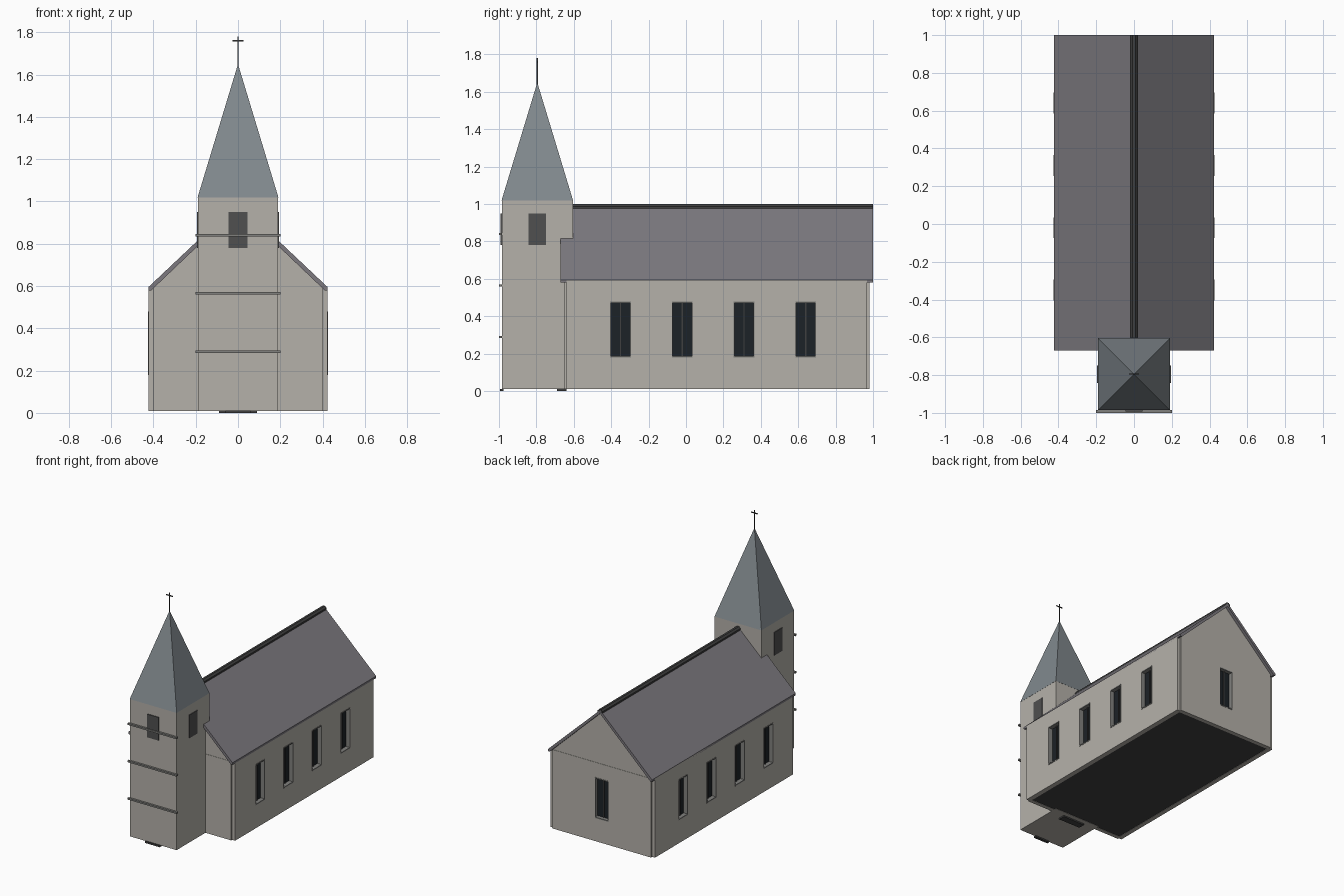
import bpy, bmesh

if "Cube" in bpy.data.objects:
    bpy.data.objects.remove(bpy.data.objects["Cube"])


def material(name, rgb):
    m = bpy.data.materials.new(name)
    m.diffuse_color = (*rgb, 1)
    m.use_nodes = True
    m.node_tree.nodes["Principled BSDF"].inputs["Base Color"].default_value = m.diffuse_color
    return m


STONE = material("stone", (0.46, 0.44, 0.40))
SLATE = material("slate", (0.20, 0.19, 0.21))
METAL = material("spire_slate", (0.22, 0.25, 0.27))
TRIM = material("trim", (0.22, 0.22, 0.21))
DARK = material("dark", (0.05, 0.05, 0.05))
LOUVER = material("louver", (0.08, 0.08, 0.08))
GLASS = material("glass", (0.012, 0.016, 0.02))


def add_object(name, bm, mat):
    bmesh.ops.recalc_face_normals(bm, faces=bm.faces)
    me = bpy.data.meshes.new(name)
    bm.to_mesh(me)
    bm.free()
    ob = bpy.data.objects.new(name, me)
    bpy.context.collection.objects.link(ob)
    me.materials.append(mat)
    return ob


def box(name, x, y, z, mat):
    """Box from (min, max) ranges; ranges may be given in either order."""
    bm = bmesh.new()
    bmesh.ops.create_cube(bm, size=1)
    for v in bm.verts:
        for i, (a, b) in enumerate((x, y, z)):
            v.co[i] = (a + b) / 2 + v.co[i] * abs(b - a)
    return add_object(name, bm, mat)


def prism(name, profile, y0, y1, mat):
    """Extrude an x-z profile along y."""
    bm = bmesh.new()
    face = bm.faces.new([bm.verts.new((px, y0, pz)) for px, pz in profile])
    out = bmesh.ops.extrude_face_region(bm, geom=[face])
    for g in out["geom"]:
        if isinstance(g, bmesh.types.BMVert):
            g.co.y = y1
    return add_object(name, bm, mat)


def cut(target, cutter):
    cutter.hide_render = True
    cutter.hide_viewport = True
    cutter.display_type = 'WIRE'
    mod = target.modifiers.new("window_opening", 'BOOLEAN')
    mod.operation = 'DIFFERENCE'
    mod.solver = 'EXACT'
    mod.object = cutter


def window(wall, place, centre, inner, outer):
    """Recessed two-light window; place(u, d) maps along-wall and depth ranges to x, y."""
    w, z0, z1, t = 0.055, 0.18, 0.48, 0.008
    s = 1 if outer > inner else -1
    c0, c1 = centre - w, centre + w

    def part(name, u, d, z, mat):
        return box(name, *place(u, d), z, mat)

    cut(wall, part("window_cutter", (c0, c1), (inner - s * 0.02, outer + s * 0.05), (z0, z1), STONE))
    part("window_glass", (c0, c1), (inner, inner + s * 0.004), (z0, z1), GLASS)
    part("window_mullion", (centre - 0.003, centre + 0.003), (inner, inner + s * 0.01), (z0, z1), DARK)
    for z in (z0, z1 - t):
        part("window_rail", (c0, c1), (inner, outer + s * 0.002), (z, z + t), TRIM)
    for u in (c0, c1 - 0.004):
        part("window_jamb", (u, u + 0.004), (inner, outer + s * 0.002), (z0, z1), TRIM)


# Nave core, walls and gables
box("nave_floor_core", (-0.39, 0.39), (-0.62, 0.95), (0.012, 0.59), DARK)
for s in (-1, 1):
    wall = box("side_wall", (s * 0.39, s * 0.424), (-0.64, 0.967), (0.01, 0.592), STONE)
    for yc in (-0.35, -0.02, 0.31, 0.64):
        window(wall, lambda u, d: (d, u), yc, s * 0.39, s * 0.424)
box("front_wall", (-0.40, 0.40), (-0.65, -0.62), (0.01, 0.59), STONE)
back = box("back_wall", (-0.40, 0.40), (0.95, 0.98), (0.01, 0.59), STONE)
window(back, lambda u, d: (u, d), 0, 0.95, 0.98)
prism("gable", [(-0.405, 0.59), (0.405, 0.59), (0, 0.978)], -0.648, 0.978, STONE)

# Roof slopes and ridge cap
prism("roof", [(0, 0.995), (0.424, 0.595), (0.424, 0.58), (0.41, 0.58), (0, 0.97),
               (-0.41, 0.58), (-0.424, 0.58), (-0.424, 0.595)], -0.67, 1.0, SLATE)
prism("ridge_cap", [(-0.02, 0.974), (0.02, 0.974), (0.02, 0.988), (0.008, 1.0),
                    (-0.008, 1.0), (-0.02, 0.988)], -0.64, 1.0, DARK)

# Tower with string courses on its front
TY = -0.795
box("tower", (-0.19, 0.19), (TY - 0.19, TY + 0.19), (0.01, 1.02), STONE)
for z in (0.29, 0.565, 0.84):
    box("string_course", (-0.2, 0.2), (-1.0, -0.984), (z - 0.006, z + 0.006), TRIM)

# Belfry openings on front and both sides
box("front_louver", (-0.046, 0.046), (-0.992, -0.98), (0.78, 0.95), LOUVER)
for s in (-1, 1):
    box("side_louver", (s * 0.18, s * 0.195), (TY - 0.046, TY + 0.046), (0.78, 0.95), LOUVER)

# Spire
bm = bmesh.new()
base = [bm.verts.new((a * 0.191, TY + b * 0.191, 1.02)) for a, b in ((-1, -1), (1, -1), (1, 1), (-1, 1))]
tip = bm.verts.new((0, TY, 1.65))
bm.faces.new(base)
for i in range(4):
    bm.faces.new((base[i], base[(i + 1) % 4], tip))
add_object("spire", bm, METAL)

# Cross on the spire
box("cross_post", (-0.003, 0.003), (TY - 0.003, TY + 0.003), (1.63, 1.78), DARK)
box("cross_arm", (-0.026, 0.026), (TY - 0.003, TY + 0.003), (1.757, 1.763), DARK)

# Low thresholds at the tower foot
box("front_threshold", (-0.06, 0.06), (-0.995, -0.975), (0, 0.012), DARK)
box("inner_threshold", (-0.09, 0.09), (-0.69, -0.64), (0, 0.012), DARK)
